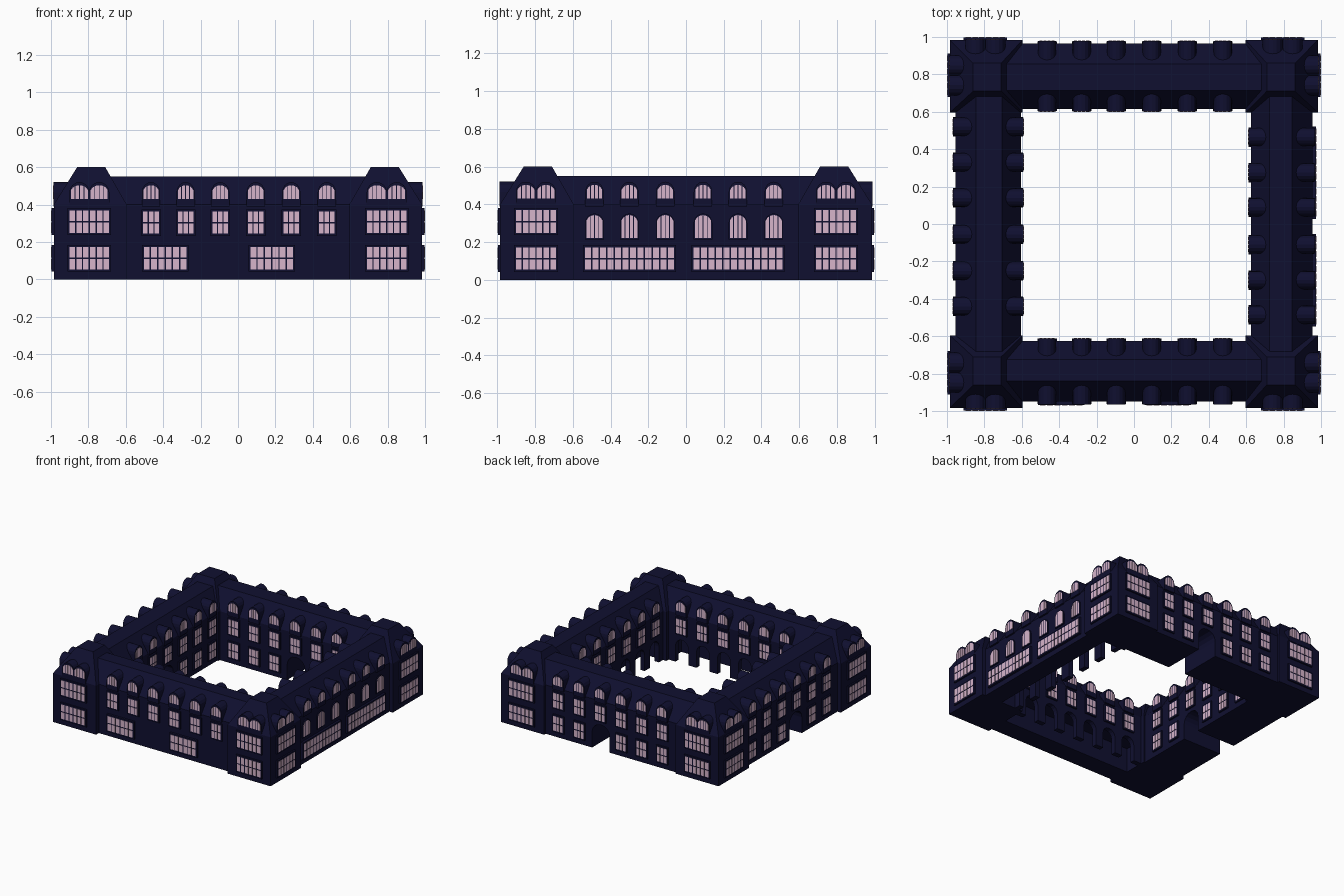
import bpy, bmesh, math

if "Cube" in bpy.data.objects:
    bpy.data.objects.remove(bpy.data.objects["Cube"])


def material(name, rgb):
    m = bpy.data.materials.new(name)
    m.diffuse_color = (*rgb, 1)
    m.use_nodes = True
    m.node_tree.nodes["Principled BSDF"].inputs["Base Color"].default_value = m.diffuse_color
    return m


NAVY = material("navy stone", (0.005, 0.005, 0.030))
PINK = material("pale pink glass", (0.68, 0.46, 0.60))


def finish(bm, name, mat):
    bmesh.ops.recalc_face_normals(bm, faces=bm.faces)
    me = bpy.data.meshes.new(name)
    bm.to_mesh(me)
    bm.free()
    me.materials.append(mat)
    bpy.context.collection.objects.link(bpy.data.objects.new(name, me))


def loft(bm, a, b):
    """Closed solid between two outlines with equal point counts."""
    va, vb = [bm.verts.new(p) for p in a], [bm.verts.new(p) for p in b]
    bm.faces.new(va)
    bm.faces.new(vb)
    n = len(va)
    for i in range(n):
        j = (i + 1) % n
        bm.faces.new((va[i], va[j], vb[j], vb[i]))


def prism(bm, side, outline, d0, d1):
    """Extrude a (u, z) outline outwards from a wall; side = (axis, sign, position)."""
    axis, s, p = side

    def pt(u, z, d):
        return (u, p + s * d, z) if axis == "y" else (p + s * d, u, z)
    loft(bm, [pt(u, z, d0) for u, z in outline], [pt(u, z, d1) for u, z in outline])


def frustum(bm, x, y, z0, X, Y, z1):
    def rect(x, y, z):
        return [(x[0], y[0], z), (x[1], y[0], z), (x[1], y[1], z), (x[0], y[1], z)]
    loft(bm, rect(x, y, z0), rect(X, Y, z1))


def box(u0, u1, z0, z1):
    return [(u0, z0), (u1, z0), (u1, z1), (u0, z1)]


def arc(c, h, spring, top, n=8):
    """Arch curve from left spring point to right spring point."""
    return [(c - h * math.cos(math.pi * i / n), spring + (top - spring) * math.sin(math.pi * i / n))
            for i in range(n + 1)]


def arch(c, h, z0, spring, top):
    return [(c - h, z0)] + arc(c, h, spring, top) + [(c + h, z0)]


def elevation(half, top, notches=()):
    """Wall outline with arched openings (centre, half width, spring, top)."""
    pts = [(-half, 0)]
    for c, h, sp, t in notches:
        pts += arch(c, h, 0, sp, t)
    return pts + [(half, 0), (half, top), (-half, top)]


frames, glass, dormers = bmesh.new(), bmesh.new(), bmesh.new()


def window(side, u, z0, z1, w, cols, rows=2, d=0.012):
    prism(frames, side, box(u - w / 2 - .007, u + w / 2 + .007, z0 - .008, z1 + .008), -.01, d)
    pw, ph = w / cols, (z1 - z0) / rows
    for i in range(cols):
        for j in range(rows):
            a, b = u - w / 2 + i * pw, z0 + j * ph
            prism(glass, side, box(a + pw * .1, a + pw * .9, b + .004, b + ph - .004), d - .002, d + .002)


def arched_panes(side, u, z0, spring, z1, w, d):
    """Four tall panes whose tops follow an arch."""
    pw, h = w / 4, w / 2
    for i in range(4):
        t0 = -h + pw * (i + .1)
        t1 = t0 + pw * .8
        tops = [(u + t, spring + (z1 - spring) * math.sqrt(1 - (t / h) ** 2))
                for t in (t1, (t0 + t1) / 2, t0)]
        prism(glass, side, [(u + t0, z0), (u + t1, z0)] + tops, d - .002, d + .002)


def dormer(side, u, h, d):
    prism(dormers, side, arch(u, h, .39, .465, .52), -.10, d)
    arched_panes(side, u, .43, .465, .503, 2 * h - .012, d)


# Wings: axis, sign, outer wall, inner wall (distance from centre), bay centres
XB = [-.465, -.28, -.095, .095, .285, .475]
RB = [-.485, -.30, -.11, .09, .275, .465]
LB = [-.44, -.25, -.055, .14, .33, .52]
WINGS = {
    "front": ("y", -1, .95, .625, XB),
    "back": ("y", 1, .965, .615, XB),
    "left": ("x", -1, .955, .605, LB),
    "right": ("x", 1, .955, .625, RB),
}
L = 0.6
for name, (axis, s, po, pi, bays) in WINGS.items():
    outer, inner = (axis, s, s * po), (axis, -s, s * pi)
    depth = po - pi
    walls = bmesh.new()
    if name in ("front", "right"):
        # arcade facing the courtyard: solid outer half, ceiling, arched screen
        prism(walls, outer, elevation(L, .40), 0, -.16)
        prism(walls, outer, box(-L, L, .20, .40), -.16, -depth + .04)
        prism(walls, inner, elevation(L, .40, [(c, .058, .13, .19) for c in bays]), 0, -.04)
    else:
        # arched passage right through the wing
        gate = bays[3] if name == "back" else bays[2]
        prism(walls, outer, elevation(L, .40, [(gate, .08, .13, .205)]), 0, -depth)
    finish(walls, name + "_wing_walls", NAVY)

    # mansard roof
    roof = bmesh.new()
    a, b = sorted((s * po, s * pi))
    A, B = sorted((s * (po - .11), s * (pi + .10)))
    e = (-.74, .74)
    if axis == "y":
        frustum(roof, e, (a, b), .40, e, (A, B), .55)
    else:
        frustum(roof, (a, b), e, .40, (A, B), e, .55)
    finish(roof, name + "_wing_roof", NAVY)

    # windows and dormers in each bay
    for c in bays:
        for side in (outer, inner):
            dormer(side, c, .049, .014)
            if name == "right" and side is outer:
                prism(frames, side, arch(c, .05, .215, .30, .352), -.01, .008)
                arched_panes(side, c, .223, .30, .343, .09, .008)
            else:
                window(side, c, .24, .366, .09, 3)
            if name in ("back", "left") and abs(c - gate) > .01:
                window(side, c, .05, .176, .09, 3)
    # long ground floor windows
    if name == "front":
        for c in (-.39, .18):
            window(outer, c, .05, .176, .235, 6, d=.018)
    if name == "right":
        for c in (-.30, .275):
            window(outer, c, .05, .176, .48, 12, d=.018)

# Corner pavilions with taller hipped roofs
OUT, INN = .985, .595
pavilions, roofs = bmesh.new(), bmesh.new()
for sx in (-1, 1):
    for sy in (-1, 1):
        x, y = sorted((sx * INN, sx * OUT)), sorted((sy * INN, sy * OUT))
        X, Y = sorted((sx * .71, sx * .86)), sorted((sy * .71, sy * .86))
        frustum(pavilions, x, y, 0, x, y, .40)
        frustum(roofs, x, y, .40, X, Y, .60)
        for side, t in ((("y", sy, sy * OUT), sx), (("x", sx, sx * OUT), sy)):
            window(side, t * .795, .05, .176, .22, 6)
            window(side, t * .795, .245, .373, .22, 6)
            for c in (.742, .848):
                dormer(side, t * c, .054, .002)
finish(pavilions, "corner_pavilions", NAVY)
finish(roofs, "corner_roofs", NAVY)
finish(frames, "window_frames", NAVY)
finish(dormers, "dormers", NAVY)
finish(glass, "window_panes", PINK)
